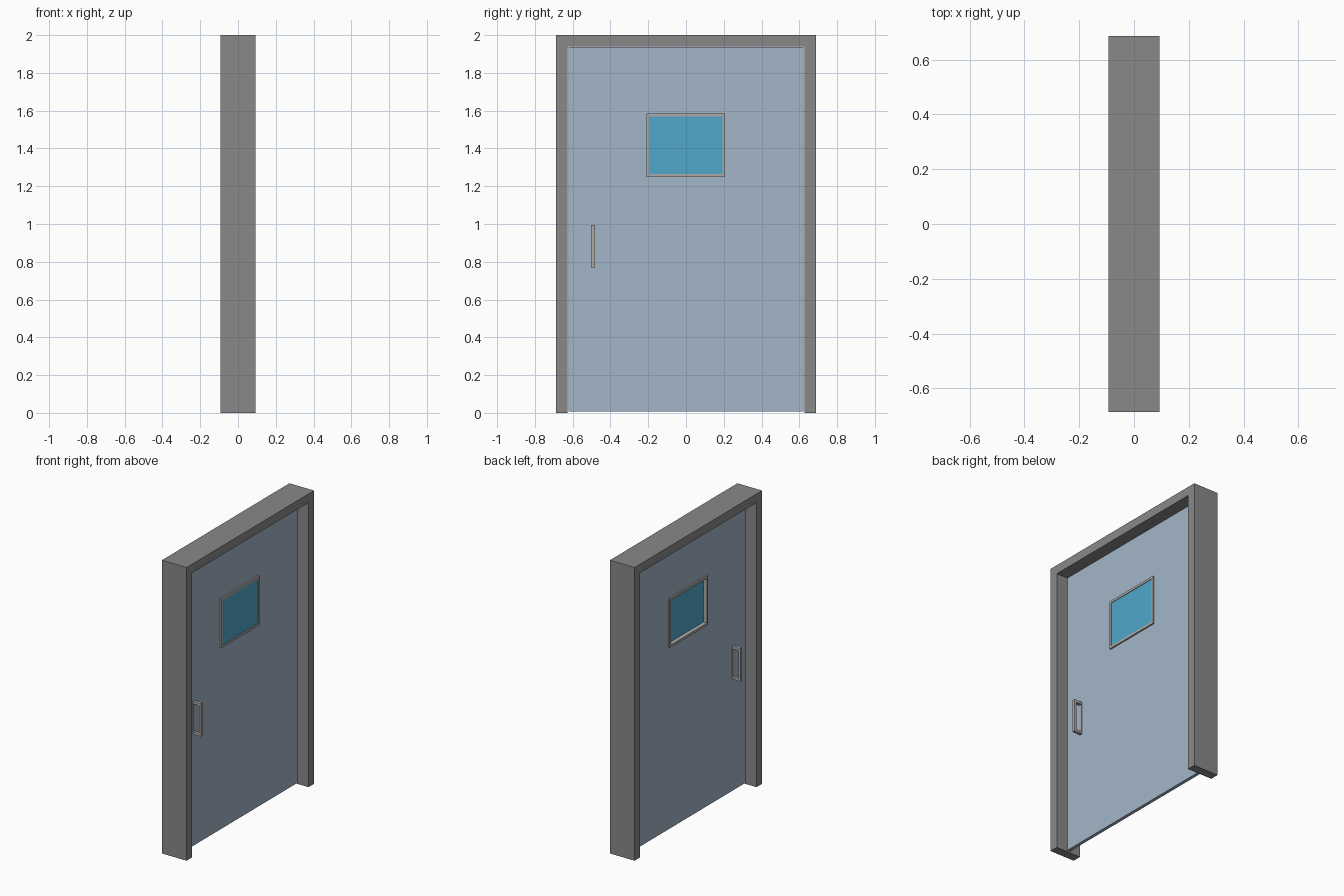
import bpy, bmesh
from mathutils import Vector

if "Cube" in bpy.data.objects:
    bpy.data.objects.remove(bpy.data.objects["Cube"])


def material(name, rgb):
    m = bpy.data.materials.new(name)
    m.diffuse_color = (*rgb, 1)
    m.use_nodes = True
    m.node_tree.nodes["Principled BSDF"].inputs["Base Color"].default_value = m.diffuse_color
    return m


FRAME = material("frame_grey", (0.25, 0.25, 0.25))
LEAF = material("leaf_blue", (0.37, 0.47, 0.58))
METAL = material("metal_grey", (0.42, 0.41, 0.40))
GLASS = material("glass_blue", (0.08, 0.39, 0.59))


def finish(name, bm, mat):
    bmesh.ops.recalc_face_normals(bm, faces=bm.faces)
    mesh = bpy.data.meshes.new(name)
    bm.to_mesh(mesh)
    bm.free()
    mesh.materials.append(mat)
    ob = bpy.data.objects.new(name, mesh)
    bpy.context.collection.objects.link(ob)
    return ob


def extrude(bm, faces, depth):
    """Extrude flat faces along +x into a closed solid."""
    res = bmesh.ops.extrude_face_region(bm, geom=faces, use_keep_orig=True)
    verts = [g for g in res["geom"] if isinstance(g, bmesh.types.BMVert)]
    bmesh.ops.translate(bm, verts=verts, vec=Vector((depth, 0, 0)))


def slab(name, outline, x0, x1, mat):
    """A y-z outline extruded from x0 to x1."""
    bm = bmesh.new()
    f = bm.faces.new([bm.verts.new((x0, y, z)) for y, z in outline])
    extrude(bm, [f], x1 - x0)
    return finish(name, bm, mat)


def rect(y0, y1, z0, z1):
    return [(y0, z0), (y1, z0), (y1, z1), (y0, z1)]


def ring(name, outer, inner, x0, x1, mat):
    """A rectangular plate with a rectangular hole."""
    bm = bmesh.new()
    o, i = ([bm.verts.new((x0, y, z)) for y, z in rect(*r)] for r in (outer, inner))
    faces = [bm.faces.new((o[k], o[(k + 1) % 4], i[(k + 1) % 4], i[k])) for k in range(4)]
    extrude(bm, faces, x1 - x0)
    return finish(name, bm, mat)


# Door frame: two jambs and a head in one profile
W, IN, TOP = 0.687, 0.627, 1.94
slab("door_frame", [(-W, 0), (-IN, 0), (-IN, TOP), (IN, TOP), (IN, 0), (W, 0), (W, 2), (-W, 2)],
     -0.093, 0.093, FRAME)

# Door leaf with window cut-out, lining and pane
ring("door_leaf", (-0.623, 0.623, 0.008, 1.937), (-0.204, 0.202, 1.254, 1.578), -0.011, 0.011, LEAF)
ring("window_trim", (-0.209, 0.206, 1.248, 1.584), (-0.196, 0.193, 1.264, 1.568), -0.021, 0.021, METAL)
slab("window_pane", rect(-0.198, 0.195, 1.262, 1.570), 0.006, 0.017, GLASS)

# Pull handles on both sides: bracket loop standing off the leaf
for side, s in (("front", 1), ("back", -1)):
    bm = bmesh.new()
    pts = [(0.009, 0.77), (0.072, 0.77), (0.072, 0.995), (0.009, 0.995),
           (0.009, 0.978), (0.058, 0.978), (0.058, 0.787), (0.009, 0.787)]
    f = bm.faces.new([bm.verts.new((s * x, -0.503, z)) for x, z in pts])
    res = bmesh.ops.extrude_face_region(bm, geom=[f], use_keep_orig=True)
    bmesh.ops.translate(bm, vec=(0, 0.021, 0),
                        verts=[g for g in res["geom"] if isinstance(g, bmesh.types.BMVert)])
    finish("handle_" + side, bm, METAL)
    x0, x1 = sorted((s * 0.009, s * 0.015))
    slab("handle_plate_" + side, rect(-0.503, -0.482, 0.77, 0.995), x0, x1, METAL)
